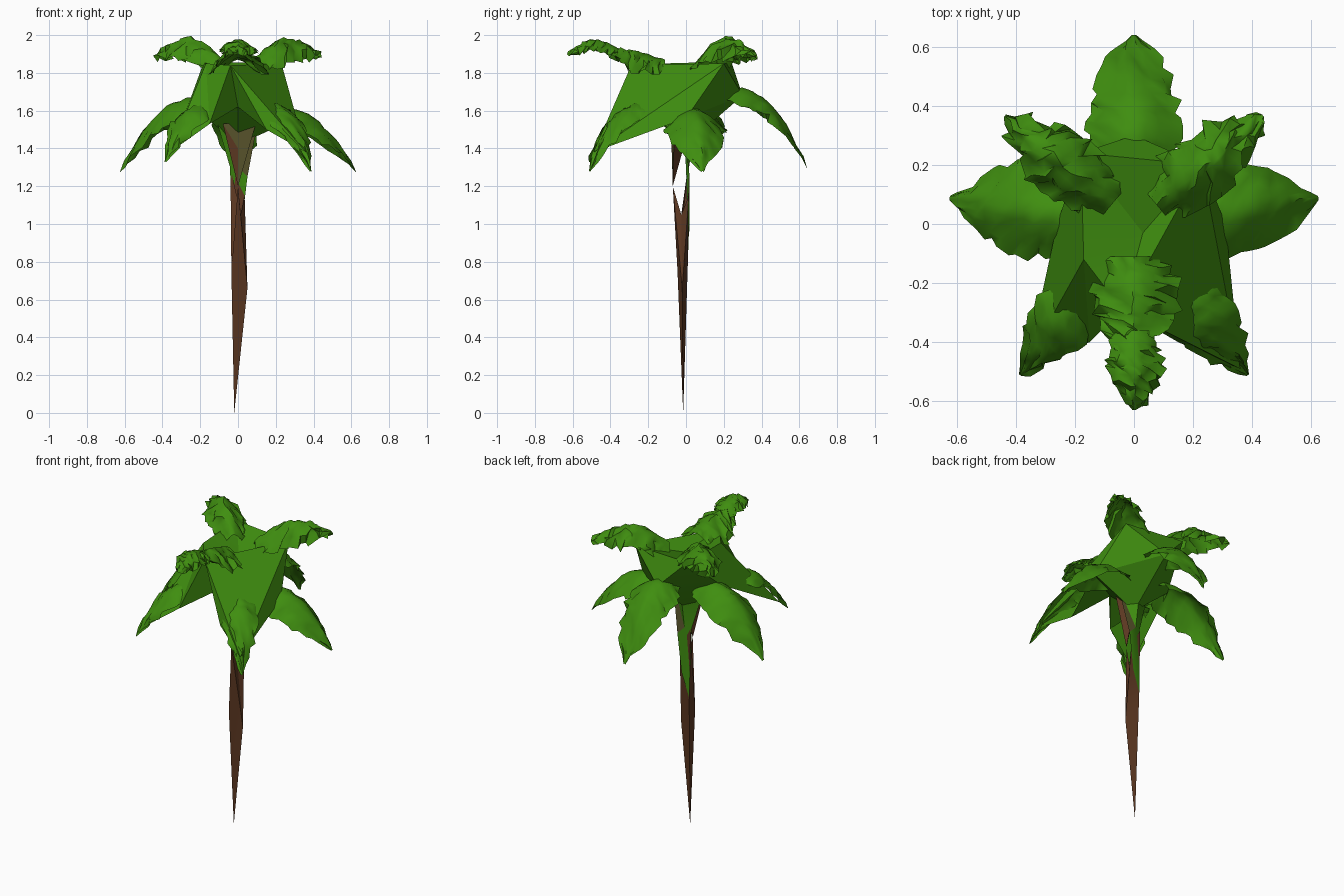
import bpy
import random
from math import sin, cos, pi, radians
from mathutils import Vector

random.seed(4)
if "Cube" in bpy.data.objects:
    bpy.data.objects.remove(bpy.data.objects["Cube"])


def make_material(name, red, green, blue):
    material = bpy.data.materials.new(name)
    material.use_nodes = True
    colour = (red, green, blue, 1)
    material.diffuse_color = colour
    material.node_tree.nodes["Principled BSDF"].inputs["Base Color"].default_value = colour
    return material


leaf_green = make_material("leaf green", 0.05, 0.27, 0.005)
bark_brown = make_material("bark brown", 0.11, 0.04, 0.016)
olive_bark = make_material("olive bark", 0.1, 0.09, 0.025)


def build_mesh(name, vertices, faces, material, smooth_angle):
    mesh = bpy.data.meshes.new(name)
    mesh.from_pydata(vertices, [], faces)
    mesh.materials.append(material)
    part = bpy.data.objects.new(name, mesh)
    bpy.context.collection.objects.link(part)
    bpy.ops.object.select_all(action='DESELECT')
    part.select_set(True)
    bpy.context.view_layer.objects.active = part
    bpy.ops.object.shade_smooth_by_angle(angle=radians(smooth_angle))


def build_sheets(name, points, sheets, material):
    """Flat triangles, each given by the names of its three corners."""
    names = list(points)
    faces = [[names.index(corner) for corner in sheet.split()] for sheet in sheets]
    build_mesh(name, list(points.values()), faces, material, smooth_angle=20)


def build_frond(name, heading, start, reach, base, rise, drop, width, arch, rough,
                rows=16, columns=8):
    """Arched leaf running outward from the middle, with a crumpled, ragged edge."""
    outward = Vector((cos(radians(heading)), sin(radians(heading)), 0))
    across = Vector((-outward.y, outward.x, 0))
    vertices, faces = [], []
    for row in range(rows + 1):
        along = row / rows
        centre = outward * (start + (reach - start) * along)
        centre.z = base + rise * sin(pi * along) - drop * along ** 2.5
        fullness = max(sin(pi * (0.15 + 0.85 * along)), 0.02) ** 0.8
        half = width * fullness * random.uniform(0.88, 1.08)
        for column in range(columns + 1):
            offset = 2 * column / columns - 1
            point = centre + across * offset * half
            point.z -= arch * fullness * abs(offset) ** 1.5
            if 0 < row < rows:
                amount = rough * (0.3 + along / 2 + offset * offset / 2)
                point += Vector([random.uniform(-amount, amount) for axis in "xyz"])
            vertices.append(point)
    for row in range(rows):
        for column in range(columns):
            near = row * (columns + 1) + column
            far = near + columns + 1
            faces += [(near, far, far + 1), (near, far + 1, near + 1)]
    build_mesh(name, vertices, faces, leaf_green, smooth_angle=50)


# Raised upper fronds
raised = dict(rise=0.12, arch=0.12, rough=0.02)
for label, heading in (("left", 40), ("right", 140)):
    build_frond("upper_back_frond_" + label, heading, start=0.1, reach=0.57,
                base=1.86, drop=-0.03, width=0.12, **raised)

# The upper front frond has a broad lobe and a smaller end lobe
build_frond("upper_front_frond", heading=-90, start=0.11, reach=0.45,
            base=1.87, rise=0.03, drop=-0.08, width=0.15, arch=0.1, rough=0.018)
build_frond("upper_front_frond_end", heading=-90, start=0.36, reach=0.63,
            base=1.93, rise=0.05, drop=0.03, width=0.1, arch=0.06, rough=0.015)

# Drooping lower fronds
drooping = dict(rise=0.03, rough=0.011)
for label, heading, base in (("left", 8, 1.61), ("right", 172, 1.66)):
    build_frond("side_frond_" + label, heading, start=0.12, reach=0.63, base=base,
                drop=base - 1.28, width=0.16, arch=0.12, **drooping)
build_frond("back_frond", heading=90, start=0.18, reach=0.64, base=1.71,
            drop=0.41, width=0.16, arch=0.1, **drooping)
for label, heading, tip in (("left", -53, 1.28), ("right", 233, 1.33)):
    build_frond("lower_front_frond_" + label, heading, start=0.2, reach=0.64,
                base=1.63, drop=1.63 - tip, width=0.11, arch=0.06, **drooping)

# Crown: tent of broad flat sheets between the frond bases
crown = {
    "hollow": (0.03, -0.03, 1.77),
    "front_peak": (-0.04, -0.29, 1.84),
    "right_peak": (-0.18, 0.24, 1.86),
    "left_peak": (0.23, 0.2, 1.85),
    "shoulder": (-0.17, -0.12, 1.85),
    "left_tip": (0.36, -0.49, 1.38),
    "right_tip": (-0.36, -0.46, 1.38),
    "left_edge": (0.15, -0.4, 1.5),
    "right_edge": (-0.15, -0.4, 1.53),
    "fold": (0, -0.22, 1.62),
    "back": (0, 0.3, 1.68),
    "right": (-0.26, 0, 1.64),
    "left": (0.31, 0, 1.56),
    "root": (0, 0, 1.42),
}
build_sheets("crown_sheets", crown, [
    # top
    "hollow front_peak left_peak", "hollow left_peak right_peak",
    "hollow right_peak shoulder", "hollow shoulder front_peak",
    # front
    "front_peak left_tip left_peak", "front_peak left_edge left_tip",
    "front_peak fold left_edge", "front_peak right_edge fold",
    "shoulder right_edge front_peak", "shoulder right_tip right_edge",
    # sides and back
    "shoulder right right_tip", "right_peak right shoulder",
    "right_peak back right", "right_peak left_peak back",
    "left_peak left back", "left_peak left_tip left",
    # underside
    "root right back", "root back left", "root left fold", "root fold right",
    "fold left left_edge", "fold right_edge right",
], leaf_green)

# Trunk: narrow spindle with a split top
trunk = {
    "foot": (-0.02, -0.015, 0),
    "left": (0.05, -0.02, 0.66),
    "front": (-0.035, -0.045, 0.75),
    "back": (-0.03, 0.01, 0.8),
    "front_spike": (0, -0.07, 1.2),
    "notch": (0.015, -0.025, 1.05),
    "right_spike": (-0.04, 0.01, 1.3),
    "left_spike": (0.035, 0.015, 1.15),
}
build_sheets("trunk", trunk, [
    "foot left front", "foot front back", "foot back left",
    "left notch front_spike", "left front_spike front", "front front_spike notch",
    "left back left_spike", "back right_spike left_spike",
    "front right_spike back", "front notch right_spike", "left left_spike notch",
], bark_brown)

# Green stem rising behind the split
stem = {
    "right_foot": (-0.032, 0.015, 0.85),
    "left_foot": (0.02, 0.018, 1),
    "right_waist": (-0.042, 0, 1.3),
    "left_waist": (0.05, 0.018, 1.25),
    "middle": (0, 0.016, 1.3),
    "right_top": (-0.12, -0.02, 1.57),
    "left_top": (0.11, -0.02, 1.57),
    "back_top": (0, 0.06, 1.58),
}
build_sheets("stem", stem, [
    "right_foot left_foot middle", "right_foot middle right_waist",
    "left_foot left_waist middle", "right_waist middle right_top",
    "middle back_top right_top", "middle left_top back_top",
], leaf_green)
build_sheets("stem_bark", stem, ["middle left_waist left_top"], olive_bark)

# Bark pieces under the crown
bark = {
    "point": (0, -0.07, 1.2),
    "right": (-0.08, -0.08, 1.53),
    "left": (0.1, -0.06, 1.55),
    "front": (0, -0.072, 1.4),
    "back": (0, 0, 1.45),
}
build_sheets("upper_bark", bark, [
    "point back right", "point left back", "right back left", "point front right",
], bark_brown)
build_sheets("upper_bark_front", bark, [
    "point left front", "front left right",
], olive_bark)
